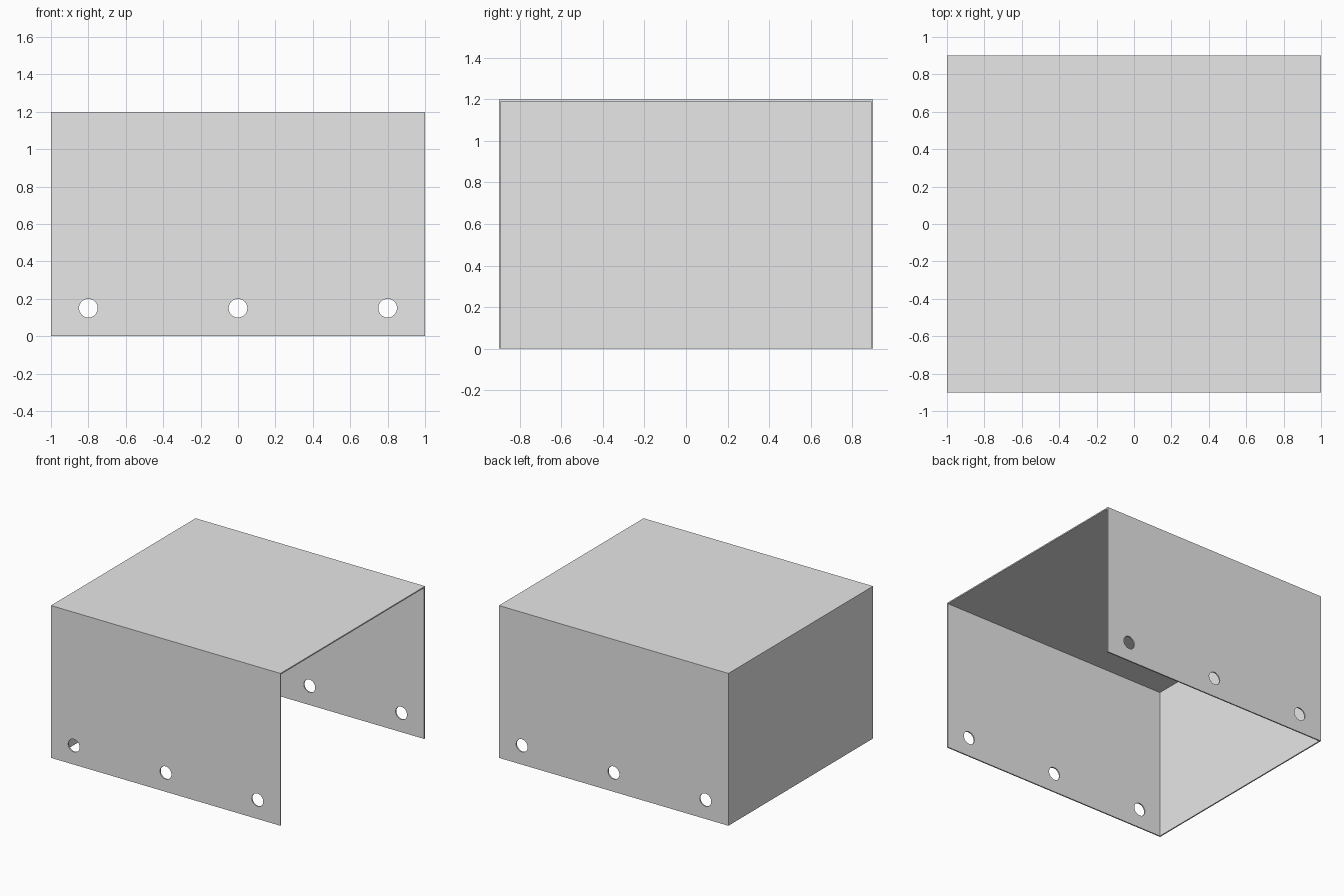
import bpy
from math import radians

default_cube = bpy.data.objects.get("Cube")
if default_cube:
    bpy.data.objects.remove(default_cube, do_unlink=True)

WIDTH, DEPTH, HEIGHT, WALL = 2.0, 1.8, 1.2, 0.01
HOLE_RADIUS, HOLE_HEIGHT = 0.05, 0.15

grey = bpy.data.materials.new("light grey sheet")
grey.use_nodes = True
grey.diffuse_color = (0.8, 0.8, 0.8, 1)
grey.node_tree.nodes["Principled BSDF"].inputs["Base Color"].default_value = (0.8, 0.8, 0.8, 1)


def box(name, low, high):
    """Box between two opposite corners."""
    centre = [(a + b) / 2 for a, b in zip(low, high)]
    bpy.ops.mesh.primitive_cube_add(size=1, location=centre)
    obj = bpy.context.object
    obj.name = name
    obj.scale = [b - a for a, b in zip(low, high)]
    bpy.ops.object.transform_apply(location=True, rotation=True, scale=True)
    obj.data.materials.append(grey)
    return obj


def cut(target, cutter):
    """Subtract the cutter from the target, then discard it."""
    cutter.hide_render = True
    mod = target.modifiers.new("cut", 'BOOLEAN')
    mod.operation = 'DIFFERENCE'
    mod.solver = 'EXACT'
    mod.object = cutter
    bpy.context.view_layer.objects.active = target
    bpy.ops.object.modifier_apply(modifier=mod.name)
    bpy.data.objects.remove(cutter, do_unlink=True)


# Sheet cover: closed at the top, front, back and -x end
x, y = WIDTH / 2, DEPTH / 2
cover = box("cover", (-x, -y, 0), (x, y, HEIGHT))

# Hollow inside, open below and at the +x end
cut(cover, box("hollow", (-x + WALL, -y + WALL, -0.1), (x + 0.1, y - WALL, HEIGHT - WALL)))

# Row of round holes through the front and back walls
for hole_x in (-0.8, 0, 0.8):
    bpy.ops.mesh.primitive_cylinder_add(
        vertices=32, radius=HOLE_RADIUS, depth=DEPTH + 0.2,
        location=(hole_x, 0, HOLE_HEIGHT), rotation=(radians(90), 0, 0))
    drill = bpy.context.object
    drill.name = "hole_cutter"
    drill.data.materials.append(grey)
    cut(cover, drill)

bpy.ops.object.select_all(action='DESELECT')
cover.select_set(True)
bpy.context.view_layer.objects.active = cover
bpy.ops.object.shade_smooth_by_angle(angle=radians(30))
